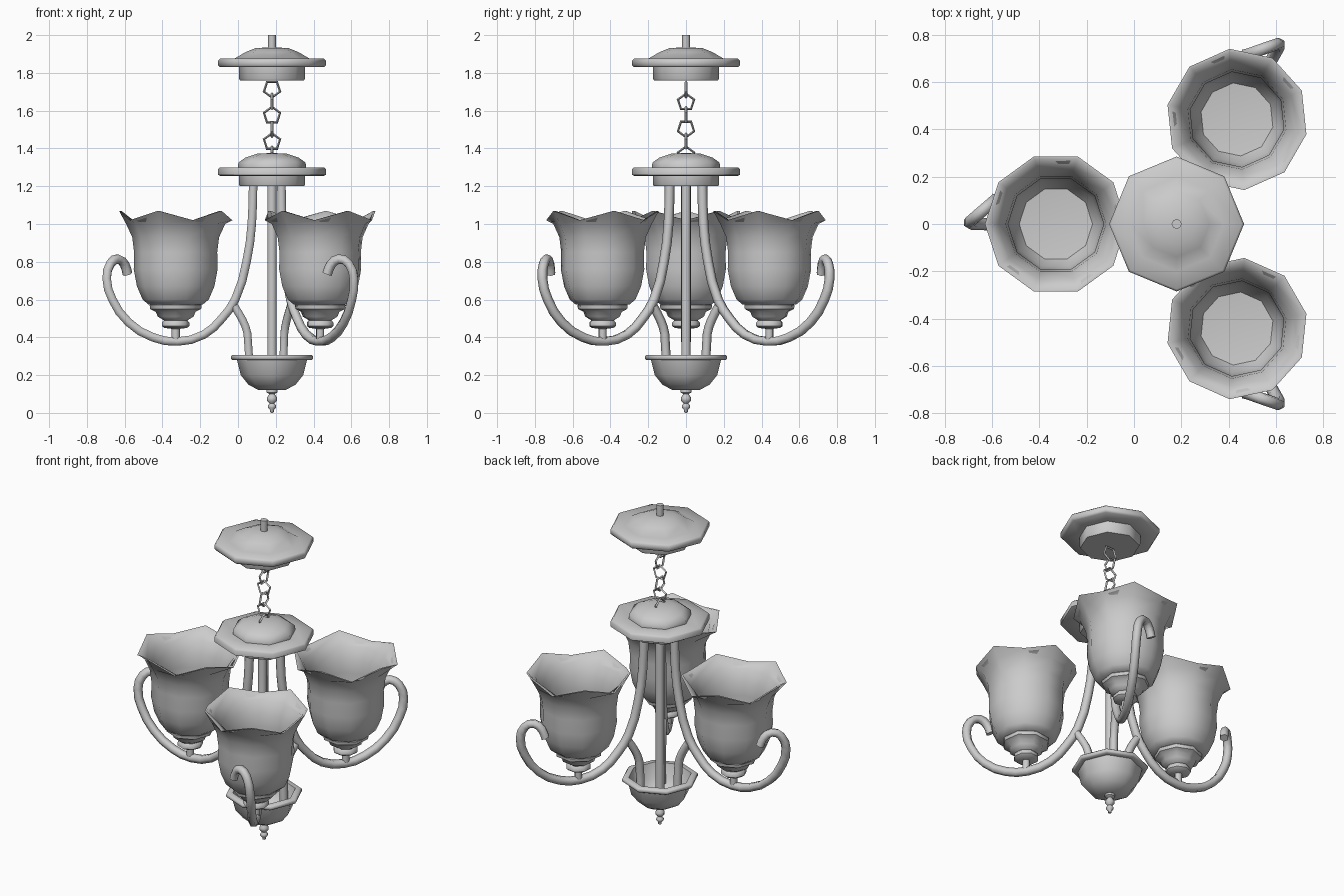
import bpy, bmesh, math
from mathutils import Matrix, Vector

cube = bpy.data.objects.get("Cube")
if cube:
    bpy.data.objects.remove(cube, do_unlink=True)

AXIS = Matrix.Translation((0.18, 0, 0))

metal = bpy.data.materials.new("satin_grey")
metal.use_nodes = True
GREY = (0.6, 0.6, 0.6, 1)
metal.diffuse_color = GREY
for node in metal.node_tree.nodes:
    if node.type == 'BSDF_PRINCIPLED':
        node.inputs["Base Color"].default_value = GREY


def link(name, data, matrix):
    ob = bpy.data.objects.new(name, data)
    bpy.context.collection.objects.link(ob)
    ob.matrix_world = matrix
    data.materials.append(metal)
    return ob


def smooth(ob):
    bpy.ops.object.select_all(action='DESELECT')
    ob.select_set(True)
    bpy.context.view_layer.objects.active = ob
    bpy.ops.object.shade_smooth_by_angle(angle=math.radians(50))


def lathe(name, profile, sides, matrix=AXIS, wave=0):
    """Spin (radius, height) points; wave lifts and drops alternate rim points."""
    bm = bmesh.new()
    rings = []
    for r, z in profile:
        ring = []
        for k in range(sides):
            a = math.tau * k / sides
            dz = wave * (-1) ** k if z > 1 else 0
            ring.append(bm.verts.new((r * math.cos(a), r * math.sin(a), z + dz)))
        rings.append(ring)
    for low, high in zip(rings, rings[1:]):
        for k in range(sides):
            n = (k + 1) % sides
            bm.faces.new((low[k], low[n], high[n], high[k]))
    bmesh.ops.remove_doubles(bm, verts=bm.verts, dist=0.0005)
    bmesh.ops.recalc_face_normals(bm, faces=bm.faces)
    mesh = bpy.data.meshes.new(name)
    bm.to_mesh(mesh)
    bm.free()
    ob = link(name, mesh, matrix)
    smooth(ob)
    return ob


def tube(name, points, radius, matrix=AXIS):
    """Round bar swept along a smooth path."""
    curve = bpy.data.curves.new(name, 'CURVE')
    curve.dimensions = '3D'
    curve.bevel_depth = radius
    curve.bevel_resolution = 1
    curve.resolution_u = 2
    curve.use_fill_caps = True
    spline = curve.splines.new('BEZIER')
    spline.bezier_points.add(len(points) - 1)
    for bp, co in zip(spline.bezier_points, points):
        bp.co = co
        bp.handle_left_type = bp.handle_right_type = 'AUTO'
    return link(name, curve, matrix)


# Ceiling canopy and hub plates
lathe("ceiling_canopy", [(0, 1.76), (0.17, 1.76), (0.175, 1.77), (0.175, 1.83), (0.275, 1.83),
                         (0.285, 1.84), (0.285, 1.865), (0.275, 1.875), (0.2, 1.875),
                         (0.14, 1.91), (0.085, 1.932), (0, 1.935)], 8)
lathe("hub_plate", [(0, 1.2), (0.17, 1.2), (0.175, 1.21), (0.175, 1.255), (0.275, 1.255),
                    (0.285, 1.26), (0.285, 1.29), (0.275, 1.3), (0.18, 1.3), (0.178, 1.325),
                    (0.14, 1.352), (0.08, 1.372), (0, 1.376)], 8)
lathe("ceiling_rod", [(0, 1.92), (0.021, 1.92), (0.021, 2), (0, 2)], 8)
lathe("centre_rod", [(0, 0.14), (0.025, 0.14), (0.025, 1.21), (0, 1.21)], 8)

# Hollow bowl and finial
lathe("bowl", [(0, 0.12), (0.07, 0.12), (0.125, 0.15), (0.165, 0.2), (0.185, 0.28), (0.21, 0.28),
               (0.218, 0.287), (0.218, 0.3), (0.21, 0.307), (0.18, 0.307), (0.16, 0.22),
               (0.11, 0.16), (0, 0.14)], 8)
lathe("finial", [(0, 0.125), (0.03, 0.12), (0.03, 0.108), (0.014, 0.1), (0.027, 0.08), (0.027, 0.065),
                 (0.012, 0.05), (0.022, 0.038), (0.022, 0.028), (0.01, 0.015), (0.01, 0.004), (0, 0)], 8)

# Chain of alternating five-sided links
for i in range(6):
    turn = Matrix.Rotation(math.pi / 2 * (i % 2), 4, 'Z') @ Matrix.Rotation(math.pi / 2, 4, 'X')
    bpy.ops.mesh.primitive_torus_add(major_segments=5, minor_segments=4,
                                     major_radius=0.045, minor_radius=0.007)
    ob = bpy.context.object
    ob.name = f"chain_link_{i + 1}"
    ob.data.materials.append(metal)
    flip = Matrix.Rotation(math.radians(90 if i % 3 else -90), 4, 'Z')
    ob.matrix_world = AXIS @ Matrix.Translation((0, 0, 1.715 - 0.07 * i)) @ turn @ flip

# Arm path: (distance from axis, sideways curl, height)
ARM = [(0.1, 0, 1.21), (0.107, 0, 1), (0.135, 0, 0.8), (0.195, 0, 0.6), (0.265, 0, 0.5),
       (0.36, 0, 0.415), (0.5, 0, 0.378), (0.63, 0, 0.4), (0.76, 0, 0.48), (0.845, 0, 0.6),
       (0.875, 0.005, 0.71), (0.855, 0.025, 0.79), (0.815, 0.06, 0.815),
       (0.78, 0.09, 0.785), (0.765, 0.105, 0.735)]
BRACE = [(0.2, 0, 0.565), (0.155, 0, 0.49), (0.13, 0, 0.42), (0.125, 0, 0.2)]
SHADE = [(0, 0.575), (0.145, 0.575), (0.175, 0.6), (0.205, 0.67), (0.222, 0.76), (0.22, 0.85),
         (0.23, 0.93), (0.262, 1), (0.3, 1.045), (0.288, 1.045), (0.246, 1.0), (0.212, 0.93),
         (0.202, 0.85), (0.204, 0.76), (0.188, 0.67), (0.155, 0.61), (0, 0.595)]
CUP = [(0, 0.578), (0.13, 0.578), (0.138, 0.57), (0.135, 0.55), (0.105, 0.535), (0.095, 0.51),
       (0.062, 0.49), (0.073, 0.478), (0.073, 0.46), (0.06, 0.45), (0.022, 0.445), (0.022, 0.38), (0, 0.38)]

for label, degrees, side in (("right", 180, -1), ("back", 60, 1), ("front", -60, -1)):
    spin = AXIS @ Matrix.Rotation(math.radians(degrees), 4, 'Z')
    out = spin @ Matrix.Translation((0.51, 0, 0))
    tube(f"{label}_arm", [Vector((r, side * s, z)) for r, s, z in ARM], 0.026, spin)
    tube(f"{label}_brace", BRACE, 0.024, spin)
    lathe(f"{label}_lamp_shade", SHADE, 10, out, wave=0.025)
    lathe(f"{label}_lamp_cup", CUP, 8, out)
